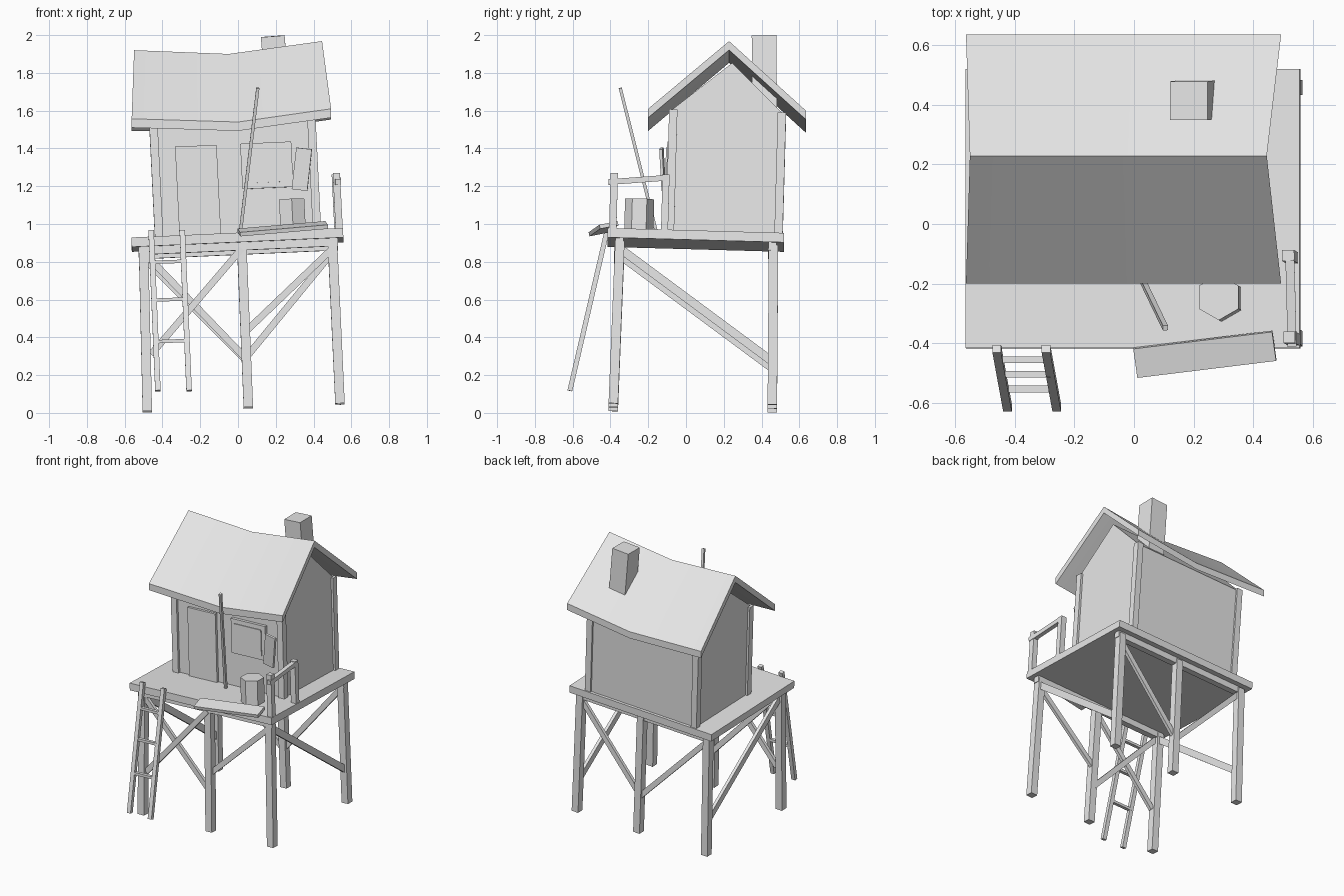
import bpy, bmesh
from math import tau
from mathutils import Matrix, Vector

cube = bpy.data.objects.get("Cube")
if cube:
    bpy.data.objects.remove(cube, do_unlink=True)

grey = bpy.data.materials.new("weathered_grey")
grey.use_nodes = True
grey.diffuse_color = (0.8, 0.8, 0.8, 1)
grey.node_tree.nodes["Principled BSDF"].inputs["Base Color"].default_value = (0.8, 0.8, 0.8, 1)

# Crooked lean shared by the deck and everything fixed to it
LEAN = Matrix(((1, 0, -0.05, 0.0475),
               (0, 1, 0.028, -0.0266),
               (0.045, -0.028, 1, 0),
               (0, 0, 0, 1)))
NONE = Matrix.Identity(4)


def finish(name, bm, lean=NONE):
    bm.transform(lean)
    bmesh.ops.recalc_face_normals(bm, faces=bm.faces)
    mesh = bpy.data.meshes.new(name)
    bm.to_mesh(mesh)
    bm.free()
    mesh.materials.append(grey)
    obj = bpy.data.objects.new(name, mesh)
    bpy.context.collection.objects.link(obj)
    return obj


def box(name, lo, hi, lean=LEAN):
    lo, hi = Vector(lo), Vector(hi)
    bm = bmesh.new()
    bmesh.ops.create_cube(bm, size=1, matrix=Matrix.Translation((lo + hi) / 2)
                          @ Matrix.Diagonal((*(hi - lo), 1)))
    return finish(name, bm, lean)


def bar(name, a, b, w, d, side=(1, 0, 0), lean=NONE):
    """Beam from a to b: w wide along the side direction, d deep across it."""
    a, b = Vector(a), Vector(b)
    axis = (b - a).normalized()
    depth = axis.cross(Vector(side)).normalized()
    across = depth.cross(axis)
    turn = Matrix((across, depth, axis)).transposed().to_4x4()
    bm = bmesh.new()
    bmesh.ops.create_cube(bm, size=1, matrix=Matrix.Translation((a + b) / 2) @ turn
                          @ Matrix.Diagonal((w, d, (b - a).length, 1)))
    return finish(name, bm, lean)


def loft(name, rings, lean=NONE):
    """Closed solid through matching rings of points."""
    bm = bmesh.new()
    rows = [[bm.verts.new(p) for p in ring] for ring in rings]
    n = len(rows[0])
    for r, s in zip(rows, rows[1:]):
        for i in range(n):
            j = (i + 1) % n
            bm.faces.new((r[i], r[j], s[j], s[i]))
    bm.faces.new(rows[0])
    bm.faces.new(rows[-1])
    return finish(name, bm, lean)


# Deck and the two beams beneath it
box("deck", (-0.565, -0.415, 0.8925), (0.555, 0.52, 0.9425))
for row, y in (("front", -0.35), ("back", 0.46)):
    box(row + "_beam", (-0.53, y - 0.022, 0.85), (0.525, y + 0.022, 0.8925))

# Six leaning stilts: column name, top x, top z, foot x, foot z
COLUMNS = (("right", -0.5, 0.87, -0.48, 0.009),
           ("middle", 0.02, 0.89, 0.055, 0.03),
           ("left", 0.5, 0.91, 0.54, 0.05))
for row, y_top, y_foot, drop in (("front", -0.35, -0.385, 0), ("back", 0.463, 0.457, 0.007)):
    for col, x1, z1, x0, z0 in COLUMNS:
        bar(f"{row}_{col}_stilt", (x0, y_foot, z0 - drop), (x1, y_top, z1 - drop * 3), 0.05, 0.05)

# Diagonal braces between the stilts
for name, x1, z1, x0, z0, y in (
        ("front_cross_brace_a", -0.48, 0.83, 0.04, 0.29, -0.36),
        ("front_cross_brace_b", 0.02, 0.87, -0.46, 0.31, -0.37),
        ("front_left_brace", 0.5, 0.87, 0.04, 0.43, -0.36),
        ("back_right_brace", -0.49, 0.81, 0.04, 0.28, 0.46),
        ("back_left_brace", 0.5, 0.85, 0.04, 0.29, 0.46)):
    bar(name, (x0, y, z0), (x1, y, z1), 0.022, 0.036, (0, 1, 0))
for side, x1, x0, dz in (("left", 0.5, 0.525, 0), ("right", -0.5, -0.485, -0.035)):
    bar(side + "_side_brace", (x1, -0.35, 0.87 + dz), (x0, 0.46, 0.27 + dz), 0.022, 0.045)

# House walls with gables
gable = ((-0.09, 0.93), (0.5, 0.93), (0.5, 1.575), (0.22, 1.84), (-0.09, 1.585))
loft("walls", [[(x, y, z) for y, z in gable] for x in (-0.425, 0.425)], LEAN)
for side, x in (("right", -0.418), ("left", 0.418)):
    for end, y in (("front", -0.085), ("back", 0.49)):
        box(f"{end}_{side}_corner_post", (x - 0.022, y - 0.022, 0.93), (x + 0.022, y + 0.022, 1.585))

# Sagging roof: eave x, ridge x, eave heights front and back, ridge height
STATIONS = ((-0.563, -0.55, 1.557, 1.54, 1.92),
            (0.0, -0.05, 1.54, 1.53, 1.90),
            (0.493, 0.445, 1.61, 1.60, 1.968))
rings = []
for xe, xr, zf, zb, zr in STATIONS:
    top = [(xe, -0.2, zf), (xr, 0.228, zr), (xe, 0.635, zb)]
    rings.append(top + [(x, y, z - 0.047) for x, y, z in reversed(top)])
roof = loft("roof", rings)
bpy.ops.object.select_all(action="DESELECT")
roof.select_set(True)
bpy.context.view_layer.objects.active = roof
bpy.ops.object.shade_smooth_by_angle()

# Chimney
bar("chimney", (0.215, 0.417, 1.6), (0.184, 0.413, 1.994), 0.126, 0.13)

# Door, window and loose shutter
box("door", (-0.31, -0.108, 0.94), (-0.09, -0.08, 1.42))
box("window_frame", (0.035, -0.112, 1.18), (0.305, -0.08, 1.42))
box("window_pane", (0.065, -0.118, 1.21), (0.275, -0.111, 1.39))
bar("loose_shutter", (0.326, -0.118, 1.18), (0.35, -0.13, 1.40), 0.083, 0.016, (1, -0.1, 0))

# Railing at the front left corner
box("front_rail_post", (0.516, -0.407, 0.93), (0.554, -0.368, 1.235))
box("back_rail_post", (0.51, -0.132, 0.93), (0.55, -0.095, 1.235))
bar("handrail", (0.53, -0.41, 1.222), (0.522, -0.095, 1.245), 0.03, 0.03)

# Ladder
for side, x in (("right", -0.46), ("left", -0.295)):
    bar(side + "_ladder_rail", (x + 0.036, -0.615, 0.117), (x, -0.418, 0.965), 0.029, 0.026)
for i, (z, y) in enumerate(((0.8, -0.455), (0.6, -0.503), (0.38, -0.553))):
    x = (0.96 - z) * 0.042
    bar(f"ladder_rung_{i + 1}", (x - 0.46, y, z - 0.003), (x - 0.295, y, z + 0.003),
        0.022, 0.018, (0, 1, 0))

# Hexagonal barrel, loose plank and leaning pole on the deck
barrel = [Vector((0.077, 0, 0)) for _ in range(6)]
for i, p in enumerate(barrel):
    p.rotate(Matrix.Rotation(tau * (i + 0.5) / 6, 3, "Z"))
loft("barrel", [[(p.x + 0.292, p.y - 0.25, z) for p in barrel] for z in (0.935, 1.112)], LEAN)
bar("loose_plank", (0.005, -0.465, 0.955), (0.47, -0.408, 0.995), 0.1, 0.022, (-0.12, 0.98, 0.2))
bar("leaning_pole", (0.012, -0.155, 0.95), (0.105, -0.348, 1.72), 0.017, 0.017)
